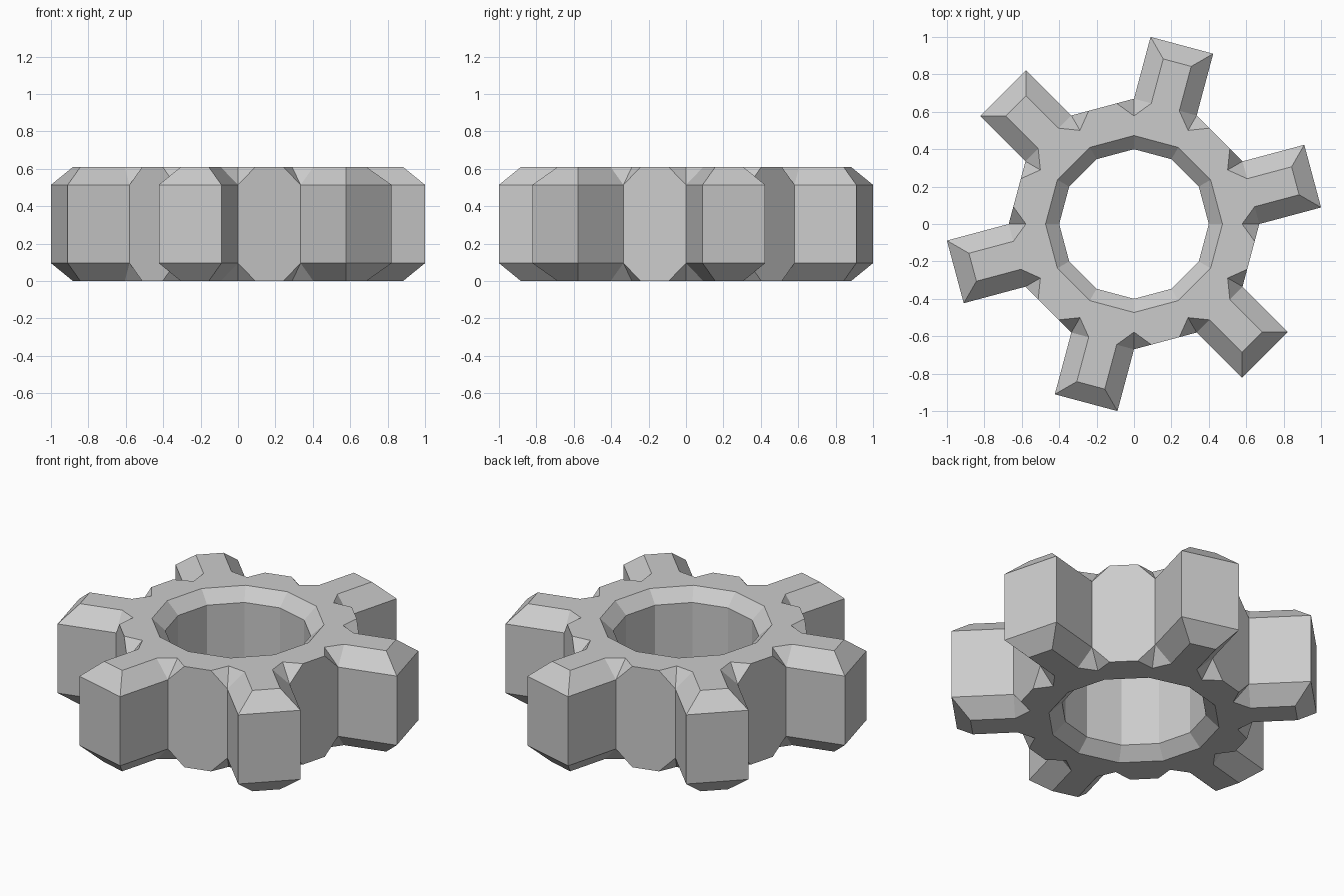
import bpy, bmesh
from math import sin, cos, radians

if "Cube" in bpy.data.objects:
    bpy.data.objects.remove(bpy.data.objects["Cube"])

H = 0.61                     # total height
R, TIP = 0.67, 0.989         # ring corner radius, distance to tooth end
CH, HCH = 0.096, 0.07        # outer and hole chamfer depth
R_IN, R_HOLE_TOP, R_NOTCH = 0.40, 0.473, 0.578
HALF = R * sin(radians(15))  # half tooth width
FLAT = R * cos(radians(15))  # distance to ring facet

bm = bmesh.new()


def polar(r, deg):
    return (r * cos(radians(deg)), r * sin(radians(deg)))


def face(points, turn):
    """Add a face from sector-local points, rotated about z."""
    c, s = cos(radians(turn)), sin(radians(turn))
    bm.faces.new([bm.verts.new((x * c - y * s, x * s + y * c, z))
                  for (x, y), z in points])


def lerp(a, b, t):
    return (a[0] + (b[0] - a[0]) * t, a[1] + (b[1] - a[1]) * t)


# Corners of one sector: tooth along +x, then valley facet from 15 to 45 degrees
P = {a: polar(R, a) for a in (-15, 15, 45)}
HT = {a: polar(R_HOLE_TOP, a) for a in (-15, 15, 45)}
HI = {a: polar(R_IN, a) for a in (-15, 15, 45)}
N = {a: polar(R_NOTCH, a) for a in (-15, 15, 45)}
t = CH / (2 * HALF)
A1, A2 = lerp(P[15], P[45], t), lerp(P[45], P[15], t)
C = {s: (FLAT, s * (HALF - CH)) for s in (-1, 1)}
T = {s: (TIP - CH, s * (HALF - CH)) for s in (-1, 1)}
E = {s: (TIP, s * HALF) for s in (-1, 1)}

for k in range(6):
    turn = 15 + 60 * k
    # Top and bottom caps with chamfers
    for cap, edge, hole in ((H, H - CH, H - HCH), (0, CH, HCH)):
        face([(p, cap) for p in (HT[-15], N[-15], C[-1], T[-1], T[1], C[1], N[15], HT[15])], turn)
        face([(p, cap) for p in (HT[15], N[15], A1, A2, N[45], HT[45])], turn)
        face([(T[-1], cap), (E[-1], edge), (E[1], edge), (T[1], cap)], turn)
        for s in (-1, 1):
            p = P[15 * s]
            face([(p, edge), (E[s], edge), (T[s], cap), (C[s], cap)], turn)
            face([(p, edge), (C[s], cap), (N[15 * s], cap)], turn)
        face([(P[15], edge), (N[15], cap), (A1, cap)], turn)
        face([(P[45], edge), (A2, cap), (N[45], cap)], turn)
        for a in (-15, 15):
            face([(HT[a], cap), (HT[a + 30], cap), (HI[a + 30], hole), (HI[a], hole)], turn)
    # Tooth walls, valley facet and hole walls
    for a, b in ((P[-15], E[-1]), (E[-1], E[1]), (E[1], P[15])):
        face([(a, CH), (b, CH), (b, H - CH), (a, H - CH)], turn)
    face([(P[15], CH), (A1, 0), (A2, 0), (P[45], CH),
          (P[45], H - CH), (A2, H), (A1, H), (P[15], H - CH)], turn)
    for a in (-15, 15):
        face([(HI[a], HCH), (HI[a + 30], HCH), (HI[a + 30], H - HCH), (HI[a], H - HCH)], turn)

bmesh.ops.remove_doubles(bm, verts=bm.verts[:], dist=0.0005)
bmesh.ops.recalc_face_normals(bm, faces=bm.faces[:])
mesh = bpy.data.meshes.new("gear_ring")
bm.to_mesh(mesh)
bm.free()
bpy.context.collection.objects.link(bpy.data.objects.new("gear_ring", mesh))
